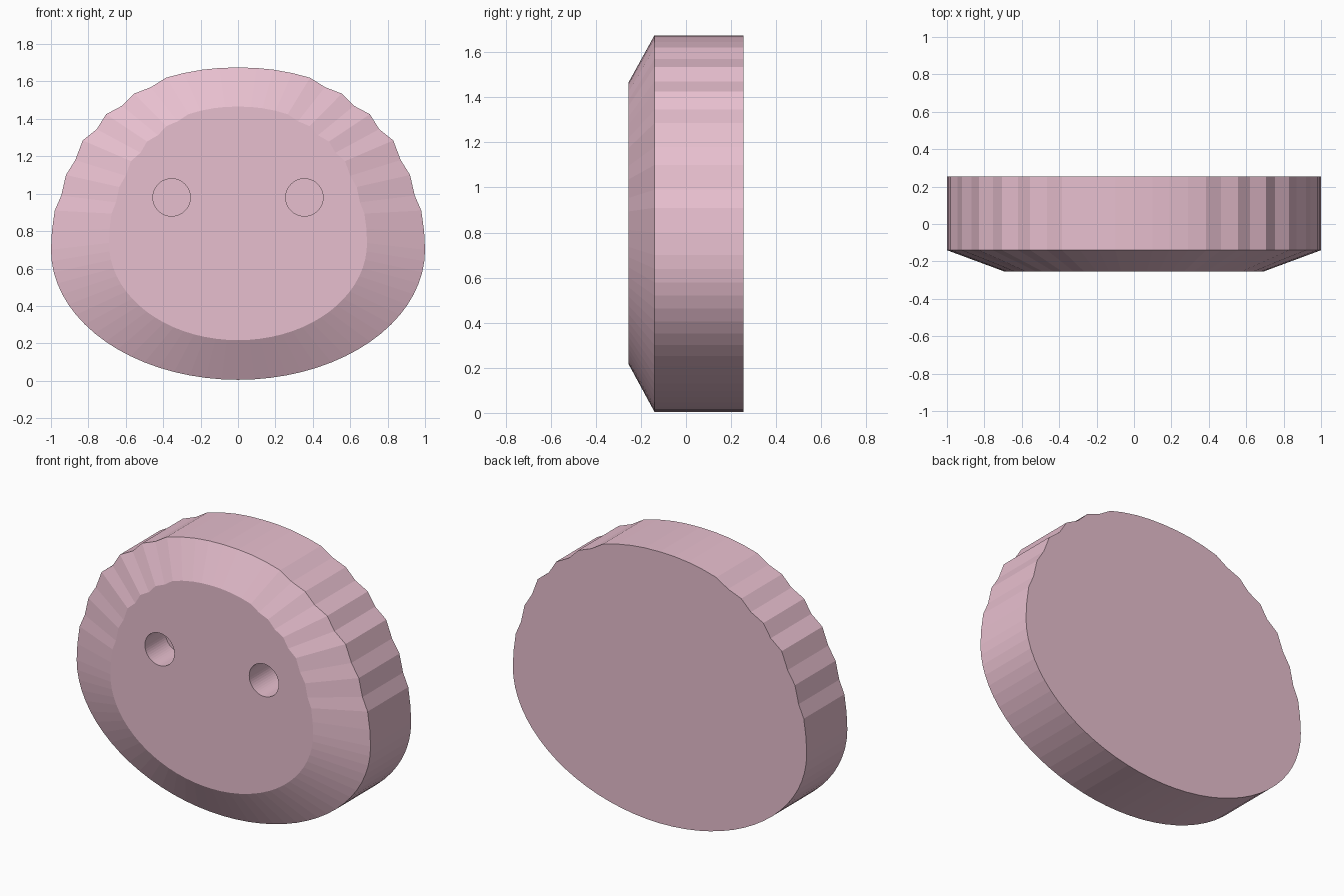
import bpy, bmesh, math

if "Cube" in bpy.data.objects:
    bpy.data.objects.remove(bpy.data.objects["Cube"])

pink = bpy.data.materials.new("pink")
pink.diffuse_color = (0.80, 0.52, 0.62, 1)
pink.use_nodes = True
pink.node_tree.nodes["Principled BSDF"].inputs["Base Color"].default_value = pink.diffuse_color

# Right half of the outline: smooth elliptical bottom, scalloped upper side, smooth crown
MID = 0.70
half = [(math.sin(a), MID - 0.695 * math.cos(a))
        for a in (math.pi / 2 * i / 18 for i in range(19))]
half += [(0.995, 0.80), (0.98, 0.91), (0.945, 0.99), (0.92, 1.10), (0.87, 1.18),
         (0.83, 1.285), (0.755, 1.345), (0.705, 1.425), (0.62, 1.47),
         (0.555, 1.535), (0.465, 1.57), (0.385, 1.62),
         (0.29, 1.645), (0.19, 1.663), (0.10, 1.672), (0, 1.675)]
outline = half + [(-x, z) for x, z in reversed(half[1:-1])]


def ring(bm, y, sx=1.0, sz=1.0, z0=0.0):
    return [bm.verts.new((x * sx, y, z * sz + z0)) for x, z in outline]


# Body: flat back, straight rim, sloped border and flat front
bm = bmesh.new()
rings = [ring(bm, 0.255), ring(bm, -0.14), ring(bm, -0.255, 0.69, 0.748, 0.213)]
for a, b in zip(rings, rings[1:]):
    for i in range(len(a)):
        j = (i + 1) % len(a)
        bm.faces.new((a[i], a[j], b[j], b[i]))
bm.faces.new(rings[0])
bm.faces.new(rings[-1])
bmesh.ops.recalc_face_normals(bm, faces=bm.faces)
mesh = bpy.data.meshes.new("body")
bm.to_mesh(mesh)
bm.free()
body = bpy.data.objects.new("body", mesh)
bpy.context.collection.objects.link(body)
mesh.materials.append(pink)

# Two blind round holes in the front
for x, depth in ((-0.355, 0.20), (0.355, 0.25)):
    length = depth + 0.2
    bpy.ops.mesh.primitive_cylinder_add(
        vertices=48, radius=0.10, depth=length,
        location=(x, -0.255 + depth - length / 2, 0.98),
        rotation=(math.pi / 2, 0, 0))
    cutter = bpy.context.object
    cutter.name = "hole_cutter"
    cutter.data.materials.append(pink)
    bpy.context.view_layer.objects.active = body
    mod = body.modifiers.new("hole", 'BOOLEAN')
    mod.operation = 'DIFFERENCE'
    mod.solver = 'EXACT'
    mod.object = cutter
    bpy.ops.object.modifier_apply(modifier=mod.name)
    bpy.data.objects.remove(cutter)
